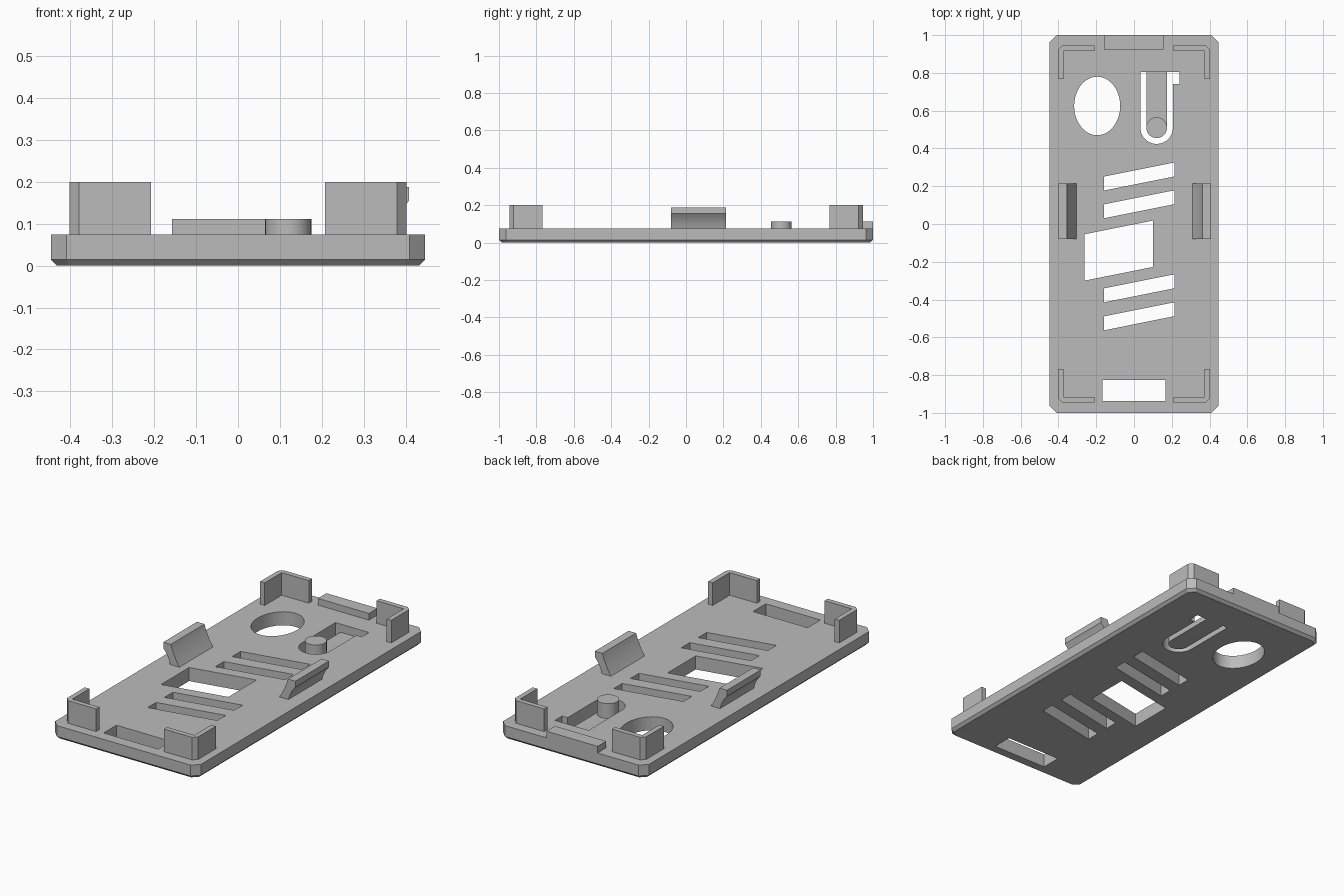
import bpy, bmesh, math
from mathutils import Vector

default = bpy.data.objects.get("Cube")
if default:
    bpy.data.objects.remove(default, do_unlink=True)

grey = bpy.data.materials.new("plain grey")
grey.use_nodes = True
tone = (0.5, 0.5, 0.5, 1)
grey.diffuse_color = tone
grey.node_tree.nodes["Principled BSDF"].inputs["Base Color"].default_value = tone

TOP = 0.075


def prism(name, outline, start, end, axis="z"):
    """Extrude a 2D outline: along z from (x, y), or along y from (x, z)."""
    def place(p, d):
        return Vector((p[0], p[1], d)) if axis == "z" else Vector((p[0], d, p[1]))
    bm = bmesh.new()
    rings = [[bm.verts.new(place(p, d)) for p in outline] for d in (start, end)]
    low, high = rings
    bm.faces.new(low)
    bm.faces.new(high)
    n = len(outline)
    for i in range(n):
        j = (i + 1) % n
        bm.faces.new((low[i], low[j], high[j], high[i]))
    bmesh.ops.recalc_face_normals(bm, faces=bm.faces)
    mesh = bpy.data.meshes.new(name)
    bm.to_mesh(mesh)
    bm.free()
    obj = bpy.data.objects.new(name, mesh)
    bpy.context.collection.objects.link(obj)
    mesh.materials.append(grey)
    return obj


def smooth(obj):
    bpy.ops.object.select_all(action="DESELECT")
    obj.select_set(True)
    bpy.context.view_layer.objects.active = obj
    bpy.ops.object.shade_smooth_by_angle(angle=math.radians(30))


def rect(x0, x1, y0, y1):
    return [(x0, y0), (x1, y0), (x1, y1), (x0, y1)]


def arc(cx, cy, rx, ry, a0, a1, n):
    angles = [math.radians(a0 + (a1 - a0) * i / n) for i in range(n + 1)]
    return [(cx + rx * math.cos(a), cy + ry * math.sin(a)) for a in angles]


# Base plate: clipped corners and a chamfered underside
w, c = 0.447, 0.037
corners = [(w - c, -1), (w, c - 1), (w, 1 - c), (w - c, 1)]
plate = prism("base_plate", corners + [(-x, y) for x, y in reversed(corners)], 0, TOP)
bm = bmesh.new()
bm.from_mesh(plate.data)
under = [e for e in bm.edges if all(v.co.z < 0.001 for v in e.verts)]
bmesh.ops.bevel(bm, geom=under, offset=0.015, segments=1, affect="EDGES")
bm.to_mesh(plate.data)
bm.free()


def cut(name, outline):
    cutter = prism(name, outline, -0.1, 0.3)
    cutter.hide_render = True
    mod = plate.modifiers.new(name, "BOOLEAN")
    mod.operation = "DIFFERENCE"
    mod.solver = "EXACT"
    mod.object = cutter
    bpy.context.view_layer.objects.active = plate
    bpy.ops.object.modifier_apply(modifier=mod.name)
    bpy.data.objects.remove(cutter, do_unlink=True)


# Slanted vents: left x, right x, left bottom y, height
for i, (x0, x1, y, h) in enumerate([(-0.16, 0.215, 0.177, 0.074),
                                    (-0.16, 0.215, 0.03, 0.074),
                                    (-0.262, 0.1, -0.3, 0.246),
                                    (-0.16, 0.215, -0.415, 0.074),
                                    (-0.16, 0.215, -0.563, 0.074)]):
    rise = (x1 - x0) * 0.2
    cut(f"vent_{i}", [(x0, y), (x1, y + rise), (x1, y + rise + h), (x0, y + h)])

# Port opening, oval opening and the slot around the button
cut("port_opening", rect(-0.168, 0.167, -0.937, -0.825))
cut("oval_opening", arc(-0.195, 0.625, 0.122, 0.155, 0, 351, 39))
bx, by, back = 0.12, 0.51, 0.805
cut("button_slot", arc(bx, by, 0.086, 0.086, 180, 360, 20)
    + [(0.206, 0.742), (0.24, 0.742), (0.24, back), (0.034, back)])
smooth(plate)

# Thin flexible tongue carrying the round button
r = 0.055
smooth(prism("button_tongue", arc(bx, by, r, r, 180, 360, 20)
             + [(bx + r, back), (bx - r, back)], 0, 0.03))
smooth(prism("button", arc(bx, by, r, r, 0, 351, 39), 0.03, 0.112))

# Raised tab on the back edge
prism("back_tab", rect(-0.158, 0.155, 0.925, 1), TOP, 0.112)

# L-shaped corner posts with clipped outer corners
ox, oy, t, k = 0.402, 0.945, 0.028, 0.022
post = [(0.208, oy), (ox - k, oy), (ox, oy - k), (ox, 0.768),
        (ox - t, 0.768), (ox - t, oy - t), (0.208, oy - t)]
for sx, side in ((1, "left"), (-1, "right")):
    for sy, end in ((-1, "front"), (1, "back")):
        prism(f"{end}_{side}_post", [(x * sx, y * sy) for x, y in post], TOP, 0.2)

# Side clips: concave inner face, overhanging outer lip
clip = [(0.307, TOP), (0.325, 0.105), (0.341, 0.14), (0.352, 0.165), (0.359, 0.188),
        (0.405, 0.188), (0.405, 0.155), (0.385, 0.13), (0.37, 0.1), (0.362, TOP)]
for sx, side in ((1, "left"), (-1, "right")):
    smooth(prism(f"{side}_clip", [(x * sx + 0.003, z) for x, z in clip],
                 -0.08, 0.215, "y"))
